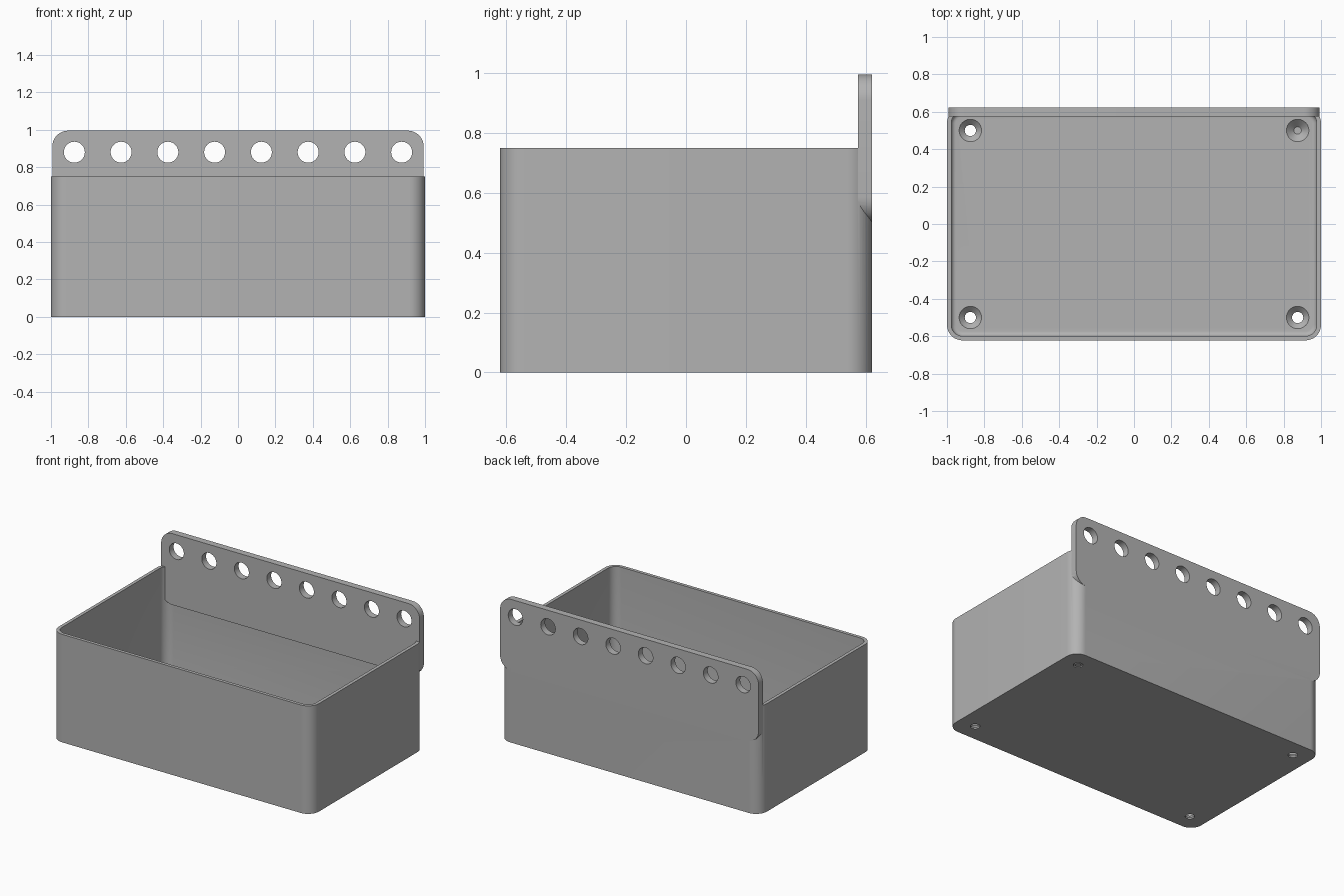
import bpy
import bmesh
from math import sin, cos, pi, radians
from mathutils import Matrix

if "Cube" in bpy.data.objects:
    bpy.data.objects.remove(bpy.data.objects["Cube"])

grey = bpy.data.materials.new("plain grey")
grey.use_nodes = True
grey.diffuse_color = (0.45, 0.45, 0.45, 1)
grey.node_tree.nodes["Principled BSDF"].inputs["Base Color"].default_value = grey.diffuse_color

HALF_Y = 0.622
WALL = 0.023
FLOOR = 0.04
STEPS = 12


def loft(name, sections):
    """Solid through rounded rectangles given as (height, half x, half y, corner radius)."""
    bm = bmesh.new()
    rings = []
    for z, hx, hy, r in sections:
        ring = []
        for corner, (sx, sy) in enumerate([(1, 1), (-1, 1), (-1, -1), (1, -1)]):
            for i in range(STEPS + 1):
                a = (corner + i / STEPS) * pi / 2
                ring.append(bm.verts.new((sx * (hx - r) + r * cos(a),
                                          sy * (hy - r) + r * sin(a), z)))
        rings.append(ring)
    n = len(rings[0])
    for low, high in zip(rings, rings[1:]):
        for i in range(n):
            j = (i + 1) % n
            bm.faces.new((low[i], low[j], high[j], high[i]))
    bm.faces.new(rings[0][::-1])
    bm.faces.new(rings[-1])
    return finish(name, bm)


def cone(name, location, r1, r2, depth, turn=0):
    bm = bmesh.new()
    place = Matrix.Translation(location) @ Matrix.Rotation(turn, 4, "X")
    bmesh.ops.create_cone(bm, cap_ends=True, segments=40, radius1=r1, radius2=r2,
                          depth=depth, matrix=place)
    return finish(name, bm)


def finish(name, bm):
    mesh = bpy.data.meshes.new(name)
    bm.to_mesh(mesh)
    bm.free()
    mesh.materials.append(grey)
    obj = bpy.data.objects.new(name, mesh)
    bpy.context.collection.objects.link(obj)
    return obj


def combine(target, other, operation):
    mod = target.modifiers.new(operation, "BOOLEAN")
    mod.operation = operation
    mod.solver = "EXACT"
    mod.object = other
    bpy.context.view_layer.objects.active = target
    bpy.ops.object.modifier_apply(modifier=mod.name)
    bpy.data.objects.remove(other)


# Open bin with rounded corners
storage_bin = loft("storage_bin", [(0, 1, HALF_Y, 0.083), (0.75, 1, HALF_Y, 0.083)])

# Cavity with a small fillet around the floor
fillet = 0.025
profile = []
for i in range(7):
    a = i / 6 * pi / 2
    inset = WALL + fillet * (1 - sin(a))
    profile.append((FLOOR + fillet * (1 - cos(a)), 1 - inset, HALF_Y - inset, 0.083 - inset))
profile.append((0.9, 1 - WALL, HALF_Y - WALL, 0.083 - WALL))
combine(storage_bin, loft("cavity_cutter", profile), "DIFFERENCE")

# Rounded hanging panel along the back
panel = loft("hanging_panel", [(-0.0235, 0.993, 0.2475, 0.085), (0.0235, 0.993, 0.2475, 0.085)])
panel.data.transform(Matrix.Translation((0, HALF_Y - 0.0235, 0.7475))
                     @ Matrix.Rotation(pi / 2, 4, "X"))
combine(storage_bin, panel, "UNION")

# Row of hanging holes
for i in range(8):
    x = -0.875 + i * 0.25
    combine(storage_bin, cone("hole_cutter", (x, 0.6, 0.88), 0.056, 0.056, 0.3, pi / 2), "DIFFERENCE")

# Countersunk screw holes in the floor
for x in (-0.875, 0.875):
    for y in (-0.5, 0.5):
        combine(storage_bin, cone("drill_cutter", (x, y, 0), 0.03, 0.03, 0.2), "DIFFERENCE")
        combine(storage_bin, cone("sink_cutter", (x, y, FLOOR - 0.01), 0.02, 0.08, 0.06), "DIFFERENCE")

# Smooth curves, sharp edges
bpy.ops.object.select_all(action="DESELECT")
storage_bin.select_set(True)
bpy.context.view_layer.objects.active = storage_bin
bpy.ops.object.shade_smooth_by_angle(angle=radians(30))
